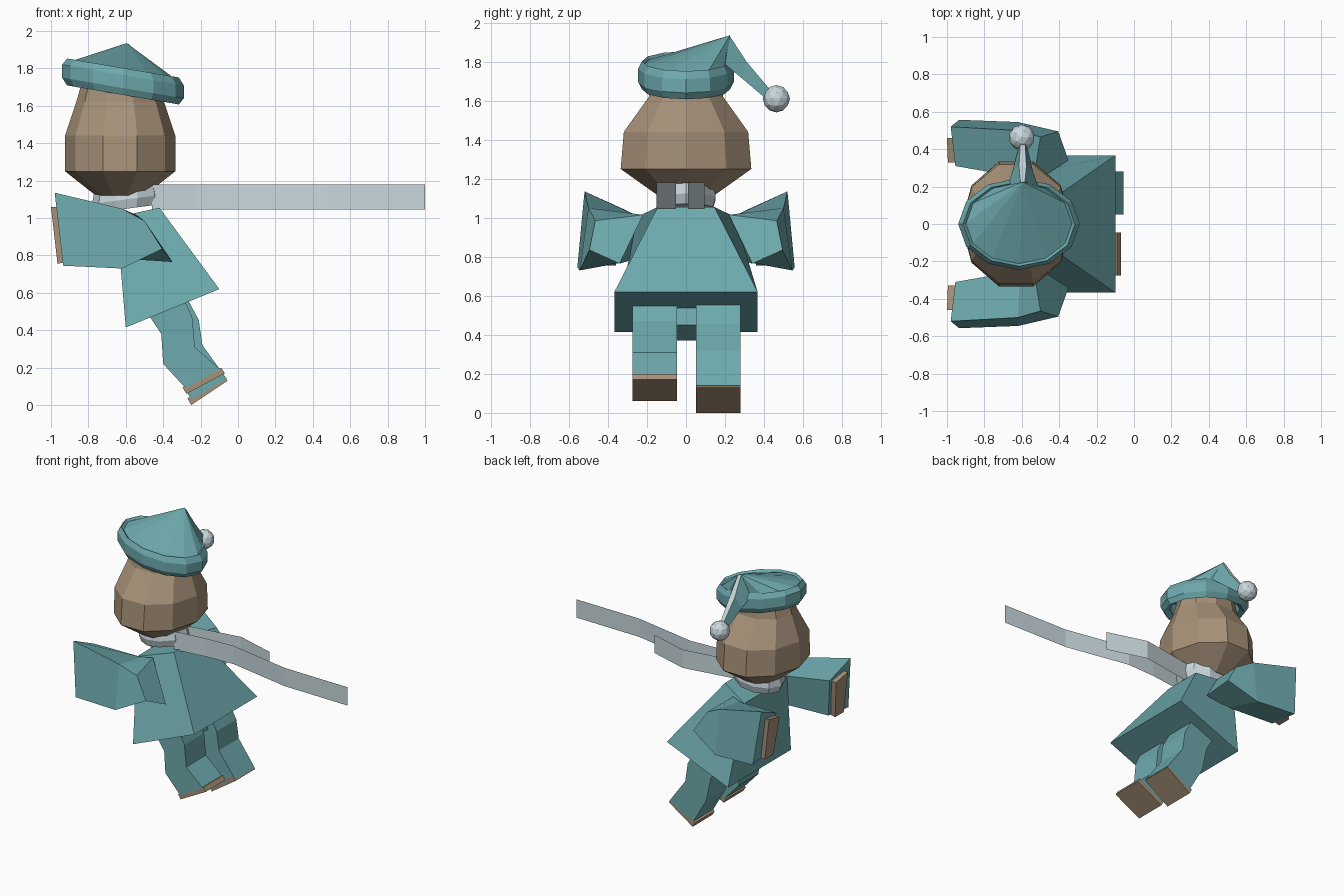
import bpy, bmesh
from math import cos, sin, pi
from mathutils import Vector

cube = bpy.data.objects.get("Cube")
if cube:
    bpy.data.objects.remove(cube)


def material(name, rgb):
    m = bpy.data.materials.new(name)
    m.use_nodes = True
    m.diffuse_color = (*rgb, 1)
    m.node_tree.nodes["Principled BSDF"].inputs["Base Color"].default_value = (*rgb, 1)
    return m


TEAL = material("teal cloth", (0.155, 0.40, 0.42))
TAN = material("tan skin", (0.385, 0.285, 0.19))
PALE = material("pale wool", (0.59, 0.69, 0.73))


def finish(name, bm, *mats):
    bmesh.ops.recalc_face_normals(bm, faces=bm.faces)
    mesh = bpy.data.meshes.new(name)
    bm.to_mesh(mesh)
    bm.free()
    for m in mats:
        mesh.materials.append(m)
    ob = bpy.data.objects.new(name, mesh)
    bpy.context.collection.objects.link(ob)
    return ob


def loft(name, sections, *mats, loop=False, accent=None):
    """Skin a list of closed rings; accent gives one side the second material."""
    bm = bmesh.new()
    rings = [[bm.verts.new(p) for p in s] for s in sections]
    n = len(rings[0])
    pairs = list(zip(rings, rings[1:])) + ([(rings[-1], rings[0])] if loop else [])
    for a, b in pairs:
        for i in range(n):
            j = (i + 1) % n
            f = bm.faces.new((a[i], a[j], b[j], b[i]))
            f.material_index = int(i == accent)
    if not loop:
        bm.faces.new(rings[0])
        bm.faces.new(rings[-1])
    return finish(name, bm, *mats)


def oval(cx, z, rx, ry, n, tilt=0.0):
    """Oval ring whose height changes along x by tilt."""
    pts = []
    for i in range(n):
        x, y = rx * cos(2 * pi * i / n), ry * sin(2 * pi * i / n)
        pts.append((cx + x, y, z + tilt * x))
    return pts


def flip(sections):
    return [[(x, -y, z) for x, y, z in s] for s in sections]


# Head
head = [(1.12, 0.13, 0.16), (1.25, 0.295, 0.352), (1.44, 0.295, 0.335),
        (1.62, 0.235, 0.2), (1.74, 0.2, 0.18)]
loft("head", [oval(-0.63, z, rx, ry, 10) for z, rx, ry in head], TAN)

# Hat: rolled brim, leaning cone, drooping tail and bobble
HX, HZ, TILT = -0.615, 1.73, -0.17
brim = [(1.0, 0.035), (0.92, 0.072), (0.84, 0.05), (0.8, -0.05), (0.92, -0.072), (1.0, -0.035)]
loft("hat_brim", [oval(HX, HZ + h, 0.325 * k, 0.245 * k, 12, TILT) for k, h in brim],
     TEAL, loop=True)

apex = Vector((-0.595, 0.225, 1.935))
bm = bmesh.new()
base = [bm.verts.new(p) for p in oval(HX, HZ + 0.055, 0.29, 0.22, 12, TILT)]
tip = bm.verts.new(apex)
for i, v in enumerate(base):
    bm.faces.new((v, base[(i + 1) % len(base)], tip))
bm.faces.new(base)
finish("hat_cone", bm, TEAL)


def tail_section(y, top, bottom, ridge, width):
    return [(apex.x - ridge, y, top), (apex.x + ridge, y, top),
            (apex.x + width, y - 0.03, bottom), (apex.x - width, y - 0.03, bottom)]


loft("hat_tail", [tail_section(0.225, 1.93, 1.79, 0.012, 0.085),
                  tail_section(0.31, 1.80, 1.72, 0.02, 0.055),
                  tail_section(0.44, 1.645, 1.61, 0.012, 0.025)], TEAL, PALE, accent=0)

bm = bmesh.new()
bmesh.ops.create_icosphere(bm, subdivisions=2, radius=0.07)
bmesh.ops.translate(bm, verts=bm.verts, vec=(-0.6, 0.463, 1.61))
finish("hat_bobble", bm, PALE)

# Scarf: neck loop and two streaming ribbons
loft("scarf_loop", [oval(-0.595, 1.05, 0.165, 0.145, 10, 0.13),
                    oval(-0.595, 1.10, 0.185, 0.16, 10, 0.13),
                    oval(-0.595, 1.155, 0.175, 0.15, 10, 0.13)], PALE)


def ribbon(name, path):
    bm = bmesh.new()
    cols = [[bm.verts.new((x, y, z)) for z in (1.045, 1.18)] for x, y in path]
    for a, b in zip(cols, cols[1:]):
        bm.faces.new((a[0], b[0], b[1], a[1]))
    finish(name, bm, PALE)


ribbon("scarf_long_ribbon", [(-0.46, -0.09), (-0.22, -0.06), (0.0, -0.05), (0.48, -0.14), (1.0, -0.15)])
ribbon("scarf_short_ribbon", [(-0.44, 0.03), (-0.04, 0.095), (0.25, 0.01)])


# Robe: leaning flared block, broader across the chest than the back
def slab(x0, z0, y0, x1, z1, y1):
    return [(x0, -y0, z0), (x1, -y1, z1), (x1, y1, z1), (x0, y0, z0)]


loft("robe", [slab(-0.60, 0.415, 0.367, -0.10, 0.62, 0.367),
              slab(-0.65, 1.005, 0.25, -0.42, 1.055, 0.145)], TEAL)

# Sleeves: cuff, middle and elbow sections, then mirrored
sleeve = [
    [(-0.98, -0.52, 1.135), (-0.955, -0.31, 1.04), (-0.93, -0.33, 0.77), (-0.935, -0.557, 0.745)],
    [(-0.62, -0.50, 1.05), (-0.61, -0.25, 1.01), (-0.58, -0.29, 0.78), (-0.62, -0.545, 0.73)],
    [(-0.50, -0.465, 0.985), (-0.54, -0.22, 1.015), (-0.35, -0.34, 0.765), (-0.405, -0.495, 0.835)],
]
hand = [
    [(-1.0, -0.46, 1.06), (-0.995, -0.33, 1.03), (-0.965, -0.36, 0.755), (-0.965, -0.46, 0.755)],
    [(-0.955, -0.46, 1.06), (-0.95, -0.33, 1.03), (-0.92, -0.36, 0.765), (-0.92, -0.46, 0.765)],
]
loft("right_sleeve", sleeve, TEAL)
loft("left_sleeve", flip(sleeve), TEAL)
loft("right_hand", hand, TAN)
loft("left_hand", flip(hand), TAN)


# Legs and shoes: side profiles spread across a width
def prism(name, rows, y0, y1, mat):
    loft(name, [[(x0, y0, z0), (x1, y0, z1), (x1, y1, z1), (x0, y1, z0)]
                for x0, z0, x1, z1 in rows], mat)


prism("pelvis", [(-0.53, 0.57, -0.33, 0.66), (-0.40, 0.37, -0.28, 0.45)], -0.06, 0.06, TEAL)
prism("right_leg", [(-0.53, 0.56, -0.33, 0.66), (-0.41, 0.38, -0.245, 0.47),
                    (-0.40, 0.22, -0.23, 0.31), (-0.28, 0.09, -0.095, 0.19)],
      -0.275, -0.045, TEAL)
prism("left_leg", [(-0.51, 0.58, -0.32, 0.66), (-0.40, 0.40, -0.21, 0.455),
                   (-0.36, 0.22, -0.19, 0.32), (-0.25, 0.03, -0.06, 0.14)],
      0.05, 0.28, TEAL)
prism("right_shoe", [(-0.297, 0.094, -0.09, 0.2), (-0.275, 0.06, -0.07, 0.17)],
      -0.275, -0.045, TAN)
prism("left_shoe", [(-0.27, 0.035, -0.075, 0.16), (-0.25, 0.0, -0.056, 0.13)],
      0.05, 0.28, TAN)
